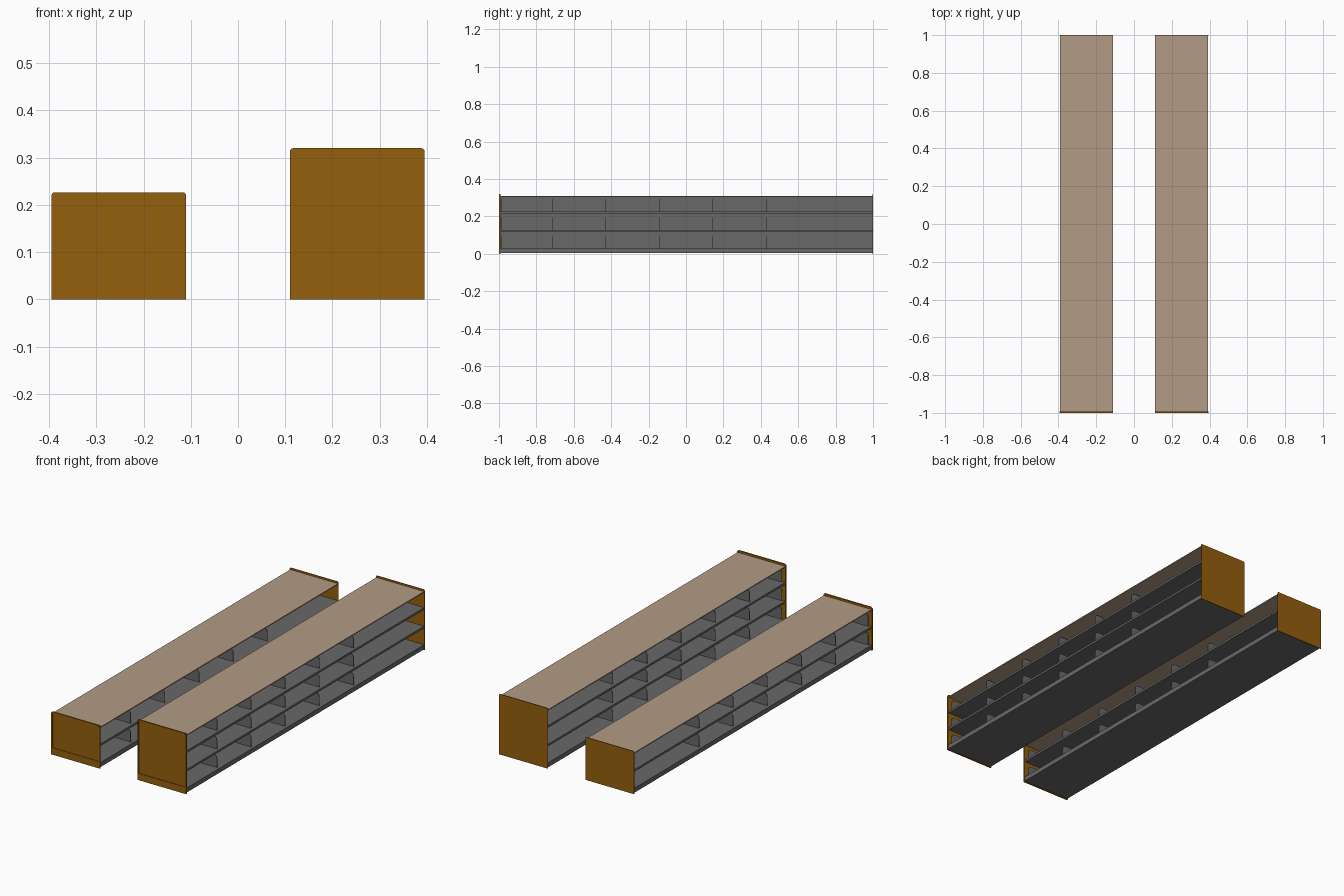
import bpy, bmesh, math

if "Cube" in bpy.data.objects:
    bpy.data.objects.remove(bpy.data.objects["Cube"])

def material(name, rgb):
    m = bpy.data.materials.new(name)
    m.diffuse_color = (*rgb, 1)
    m.use_nodes = True
    m.node_tree.nodes["Principled BSDF"].inputs["Base Color"].default_value = m.diffuse_color
    return m

WOOD = material("orange wood", (0.30, 0.117, 0.004))
BEIGE = material("beige top", (0.45, 0.33, 0.24))
GREY = material("grey metal", (0.14, 0.14, 0.14))

def finish(name, bm, mat):
    bmesh.ops.recalc_face_normals(bm, faces=bm.faces)
    me = bpy.data.meshes.new(name)
    bm.to_mesh(me)
    bm.free()
    me.materials.append(mat)
    ob = bpy.data.objects.new(name, me)
    bpy.context.collection.objects.link(ob)
    return ob

def box(name, x0, x1, y0, y1, z0, z1, mat):
    bm = bmesh.new()
    bmesh.ops.create_cube(bm, size=1)
    for v in bm.verts:
        v.co = ((x0 + x1) / 2 + v.co.x * (x1 - x0),
                (y0 + y1) / 2 + v.co.y * (y1 - y0),
                (z0 + z1) / 2 + v.co.z * (z1 - z0))
    return finish(name, bm, mat)

def plate(name, pts, y0, y1, mat):
    """Extrude an (x, z) outline along y."""
    bm = bmesh.new()
    f = bm.faces.new([bm.verts.new((x, y0, z)) for x, z in pts])
    r = bmesh.ops.extrude_face_region(bm, geom=[f])
    for v in r["geom"]:
        if isinstance(v, bmesh.types.BMVert):
            v.co.y = y1
    return finish(name, bm, mat)

def arc(cx, cz, r, a0, a1, n=4):
    return [(cx + r * math.cos(math.radians(a0 + (a1 - a0) * i / n)),
             cz + r * math.sin(math.radians(a0 + (a1 - a0) * i / n))) for i in range(n + 1)]

def shelf_unit(prefix, cx, levels):
    top = 0.04 + 0.0933 * levels
    x0, x1 = cx - 0.1425, cx + 0.1425       # end panel width
    s0, s1 = cx - 0.14, cx + 0.14           # shelf width
    ya, yb = -0.992, 0.997
    roof = top - 0.01

    # end panels: rounded top corners, thin core with a raised frame on the front
    r = 0.007
    outline = [(x0, 0), (x1, 0)] + arc(x1 - r, top - r, r, 0, 90) + arc(x0 + r, top - r, r, 90, 180)
    plate(prefix + "_back_end_panel", outline, yb, 1.0, WOOD)
    plate(prefix + "_front_end_panel", outline, -0.997, ya, WOOD)
    box(prefix + "_front_frame_bottom", x0, x1, -1, -0.997, 0, 0.036, WOOD)
    for side, a, b in (("left", x0, x0 + 0.008), ("right", x1 - 0.008, x1)):
        box(prefix + "_front_frame_" + side, a, b, -1, -0.997, 0.036, top - r, WOOD)
    box(prefix + "_front_frame_top", x0 + r, x1 - r, -1, -0.997, top - 0.009, top, WOOD)

    # worktop, base and central spine
    box(prefix + "_top", s0, s1, ya, yb, roof - 0.005, roof, BEIGE)
    box(prefix + "_base", s0, s1, ya, yb, 0.004, 0.028, GREY)
    box(prefix + "_spine", cx - 0.003, cx + 0.003, ya, yb, 0.028, roof - 0.005, GREY)

    for lv in range(levels):
        z = 0.028 + 0.0985 * lv
        if lv:
            box(f"{prefix}_shelf_{lv}", s0, s1, ya, yb, z - 0.011, z, GREY)
        # dividers with a rounded outer corner on both sides of the spine
        for i in range(6):
            y = -0.99 + 0.004 if i == 0 else -1 + i * 2 / 7
            for s in (-1, 1):
                h, w, rr = 0.067, 0.125, 0.02
                pts = [(0.003, 0), (w, 0)] + arc(w - rr, h - rr, rr, 0, 90) + [(0.003, h)]
                plate(f"{prefix}_divider_{lv}_{i}", [(cx + s * px, z + pz) for px, pz in pts],
                      y - 0.0015, y + 0.0015, GREY)

shelf_unit("low_unit", -0.2525, 2)
shelf_unit("tall_unit", 0.2525, 3)
